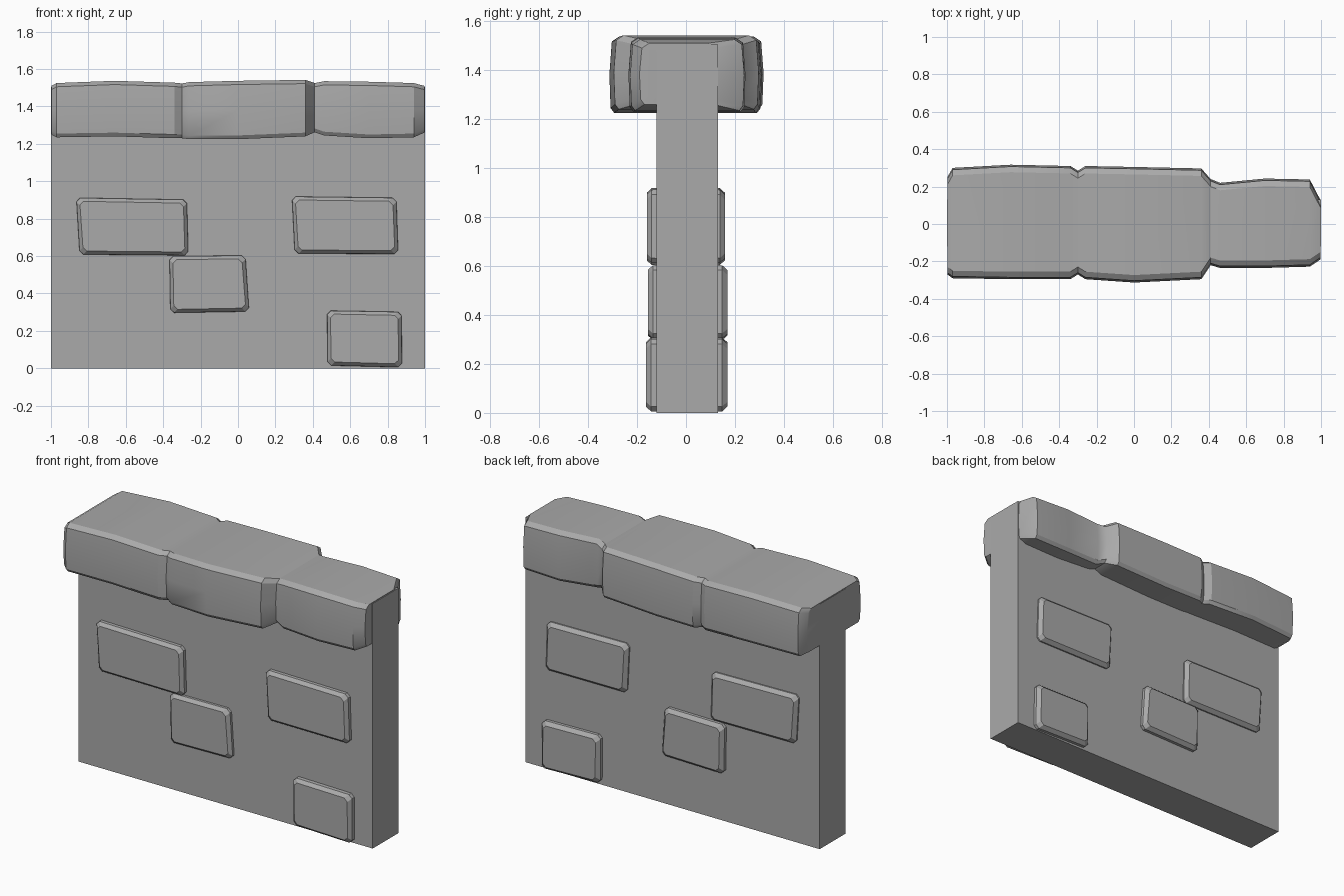
import bpy
import bmesh
from math import radians
from mathutils import Vector

if "Cube" in bpy.data.objects:
    bpy.data.objects.remove(bpy.data.objects["Cube"], do_unlink=True)

stone = bpy.data.materials.new("stone_grey")
stone.use_nodes = True
GREY = (0.4, 0.4, 0.4, 1)
stone.diffuse_color = GREY
stone.node_tree.nodes["Principled BSDF"].inputs["Base Color"].default_value = GREY


def loft(name, rings, smooth_angle):
    """Skin a run of equal rings and close both ends."""
    bm = bmesh.new()
    loops = [[bm.verts.new(p) for p in ring] for ring in rings]
    for a, b in zip(loops, loops[1:]):
        for i in range(len(a)):
            j = (i + 1) % len(a)
            bm.faces.new((a[i], a[j], b[j], b[i]))
    bm.faces.new(loops[0])
    bm.faces.new(loops[-1])
    bmesh.ops.recalc_face_normals(bm, faces=bm.faces)
    mesh = bpy.data.meshes.new(name)
    bm.to_mesh(mesh)
    bm.free()
    obj = bpy.data.objects.new(name, mesh)
    bpy.context.collection.objects.link(obj)
    mesh.materials.append(stone)
    if smooth_angle:
        bpy.ops.object.select_all(action='DESELECT')
        obj.select_set(True)
        bpy.context.view_layer.objects.active = obj
        bpy.ops.object.shade_smooth_by_angle(angle=radians(smooth_angle))
    return obj


# Wall slab
loft("wall", [[(x, -0.12, 0), (x, 0.13, 0), (x, 0.13, 1.505), (x, -0.12, 1.505)]
              for x in (-1, 1)], 0)


# Coping: three rough stones in one run, pinched at the joints
def coping_ring(x, front, back, low, high, c=0.02):
    mid = (low + high) / 2
    return [(x, front + c, low), (x, front + c / 4, low + c), (x, front, mid),
            (x, front + c / 2, high - c), (x, front + 2 * c, high),
            (x, back - 2 * c, high), (x, back - c / 2, high - c), (x, back, mid),
            (x, back - c / 4, low + c), (x, back - c, low)]


coping = [
    (-0.998, -0.27, 0.25, 1.25, 1.51),
    (-0.97, -0.29, 0.30, 1.235, 1.525),
    (-0.66, -0.295, 0.317, 1.24, 1.537),
    (-0.34, -0.295, 0.31, 1.23, 1.527),
    (-0.30, -0.27, 0.285, 1.23, 1.523),
    (-0.26, -0.295, 0.31, 1.225, 1.53),
    (0.0, -0.313, 0.305, 1.225, 1.537),
    (0.36, -0.295, 0.297, 1.24, 1.542),
    (0.41, -0.22, 0.24, 1.262, 1.525),
    (0.46, -0.235, 0.22, 1.245, 1.535),
    (0.70, -0.235, 0.243, 1.23, 1.532),
    (0.94, -0.228, 0.238, 1.235, 1.525),
    (0.996, -0.19, 0.13, 1.26, 1.51),
]
loft("coping", [coping_ring(*s) for s in coping], 30)


# Bricks: rough blocks running through the wall
def brick(name, corners, front, back, chamfer=0.02):
    pts = [Vector(c) for c in corners]
    centre = sum(pts, Vector((0, 0))) / len(pts)

    def outline(y, inset):
        ring = []
        for i, p in enumerate(pts):
            q = p.copy()
            for k in range(2):
                q[k] -= inset * (1 if p[k] > centre[k] else -1)
            for other in (pts[i - 1], pts[(i + 1) % 4]):
                r = q + (other - p).normalized() * chamfer
                ring.append((r.x, y, r.y))
        return ring

    loft(name, [outline(front, 0.022), outline(front + 0.02, 0.004), outline(0, 0),
                outline(back - 0.022, 0.004), outline(back, 0.024)], 25)


brick("brick_upper_right", [(-0.85, 0.605), (-0.262, 0.60), (-0.27, 0.905), (-0.868, 0.915)],
      -0.16, 0.16)
brick("brick_upper_left", [(0.30, 0.61), (0.86, 0.608), (0.85, 0.915), (0.285, 0.922)],
      -0.16, 0.16)
brick("brick_middle", [(-0.365, 0.293), (0.063, 0.30), (0.043, 0.607), (-0.37, 0.603)],
      -0.155, 0.17)
brick("brick_lower_left", [(0.475, 0.012), (0.88, 0.002), (0.878, 0.305), (0.473, 0.312)],
      -0.163, 0.17)
